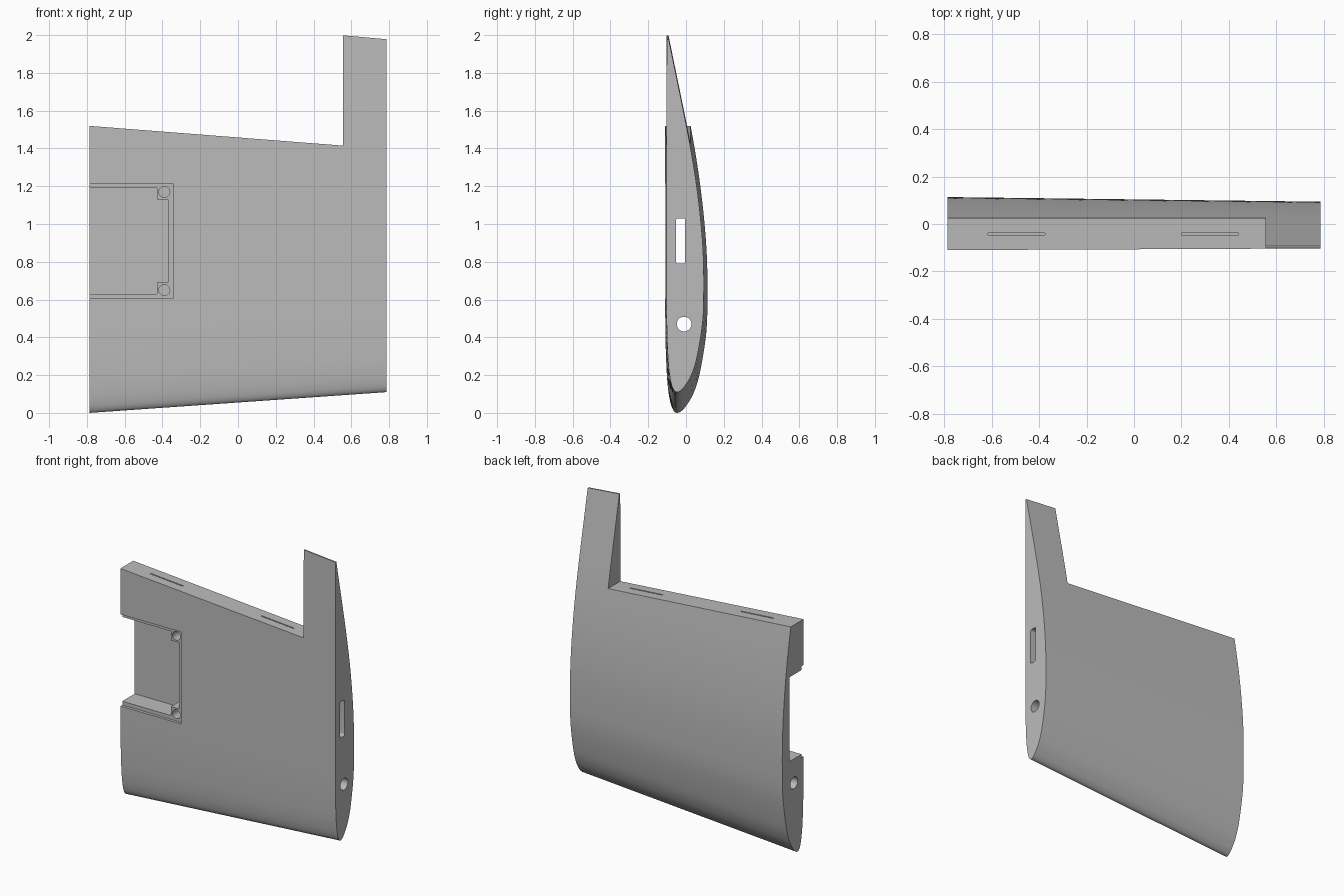
import bpy, bmesh, math
from mathutils import Vector

if "Cube" in bpy.data.objects:
    bpy.data.objects.remove(bpy.data.objects["Cube"])

HALF = 0.787          # half of the span along x
POCKET_BACK = 0.04    # depth reached by the equipment bay

grey = bpy.data.materials.new("light_grey")
grey.use_nodes = True
grey.diffuse_color = (0.5, 0.5, 0.5, 1)
grey.node_tree.nodes["Principled BSDF"].inputs["Base Color"].default_value = (0.5, 0.5, 0.5, 1)


def make_object(name, bm):
    bmesh.ops.recalc_face_normals(bm, faces=bm.faces)
    mesh = bpy.data.meshes.new(name)
    bm.to_mesh(mesh)
    bm.free()
    mesh.materials.append(grey)
    obj = bpy.data.objects.new(name, mesh)
    bpy.context.collection.objects.link(obj)
    return obj


def loft(name, loop_a, loop_b):
    """Solid between two matching closed loops."""
    bm = bmesh.new()
    a = [bm.verts.new(p) for p in loop_a]
    b = [bm.verts.new(p) for p in loop_b]
    bm.faces.new(a)
    bm.faces.new(b)
    for i in range(len(a)):
        j = (i + 1) % len(a)
        bm.faces.new((a[i], a[j], b[j], b[i]))
    return make_object(name, bm)


def prism(name, outline, axis, start, end):
    """Extrude a 2D outline along x, y or z (0, 1, 2)."""
    def place(p, d):
        v = list(p)
        v.insert(axis, d)
        return v
    return loft(name, [place(p, start) for p in outline], [place(p, end) for p in outline])


def circle(u, v, r, n=32):
    return [(u + r * math.cos(2 * math.pi * i / n), v + r * math.sin(2 * math.pi * i / n))
            for i in range(n)]


def rect(u0, u1, v0, v1):
    return [(u0, v0), (u1, v0), (u1, v1), (u0, v1)]


def rounded_rect(u0, u1, v0, v1, r, n=6):
    pts = []
    corners = ((u1 - r, v1 - r), (u0 + r, v1 - r), (u0 + r, v0 + r), (u1 - r, v0 + r))
    for k, (cu, cv) in enumerate(corners):
        for i in range(n + 1):
            a = (k + i / n) * math.pi / 2
            pts.append((cu + r * math.cos(a), cv + r * math.sin(a)))
    return pts


def smooth_path(points, steps):
    """Catmull-Rom curve through open points."""
    pts = [Vector(p) for p in points]
    pts = [2 * pts[0] - pts[1]] + pts + [2 * pts[-1] - pts[-2]]
    out = []
    for a, b, c, d in zip(pts, pts[1:], pts[2:], pts[3:]):
        for i in range(steps):
            t = i / steps
            out.append(0.5 * (2 * b + (c - a) * t + (2 * a - 5 * b + 4 * c - d) * t * t
                              + (3 * b - a - 3 * c + d) * t ** 3))
    return out + [pts[-2]]


# Flat-bottomed wing section: chord fraction, height fraction
section = smooth_path([
    (1, .006), (.9, .0265), (.8, .047), (.7, .0665), (.6, .083), (.5, .0955), (.4, .1035),
    (.3, .1055), (.2, .1025), (.1, .0865), (.05, .0711), (.02, .054), (.005, .041),
    (0, .0300), (.005, .0215), (.02, .0145), (.05, .0084), (.1, .0038), (.2, .0004),
    (.35, 0), (.6, 0), (.8, 0), (1, .001)], 5)


def rib(x, nose_z, front_y, chord):
    return [(x, front_y + h * chord, nose_z + t * chord) for t, h in section]


wing = loft("wing_panel", rib(-HALF, 0, -0.11, 2.12), rib(HALF, 0.11, -0.103, 1.868))

cutters = [
    # control surface gap in the trailing edge
    prism("flap_gap", [(-1, 1.536), (0.555, 1.415), (0.555, 2.5), (-1, 2.5)], 1, -1, 1),
    # shallow lid recess and stepped bay that leaves two screw posts
    prism("lid_recess", rect(-1, -0.345, 0.605, 1.215), 1, -1, -0.09),
    prism("bay", [(-1, 0.63), (-0.43, 0.63), (-0.43, 0.69), (-0.37, 0.69),
                  (-0.37, 1.13), (-0.43, 1.13), (-0.43, 1.19), (-1, 1.19)], 1, -0.5, POCKET_BACK),
    # spar hole and cable duct along the span
    prism("spar_hole", circle(-0.01, 0.47, 0.039), 0, -1, 1),
    prism("cable_duct", rounded_rect(-0.053, -0.004, 0.79, 1.03, 0.012), 0, -0.6, 1),
]
# screw holes in the posts
for z in (0.65, 1.17):
    cutters.append(prism("screw_hole", circle(-0.39, z, 0.029), 1, -0.5, 0.0))
# hinge slots in the trailing face
for x in (-0.615, 0.2):
    cutters.append(prism("hinge_slot", rect(x, x + 0.24, -0.046, -0.038), 2, 1.22, 1.8))

bpy.context.view_layer.objects.active = wing
for cutter in cutters:
    cutter.hide_render = True
    mod = wing.modifiers.new("cut", "BOOLEAN")
    mod.operation = "DIFFERENCE"
    mod.solver = "EXACT"
    mod.object = cutter
    bpy.ops.object.modifier_apply(modifier=mod.name)
    bpy.data.objects.remove(cutter)

bpy.ops.object.select_all(action="DESELECT")
wing.select_set(True)
bpy.ops.object.shade_smooth_by_angle(angle=math.radians(30))
